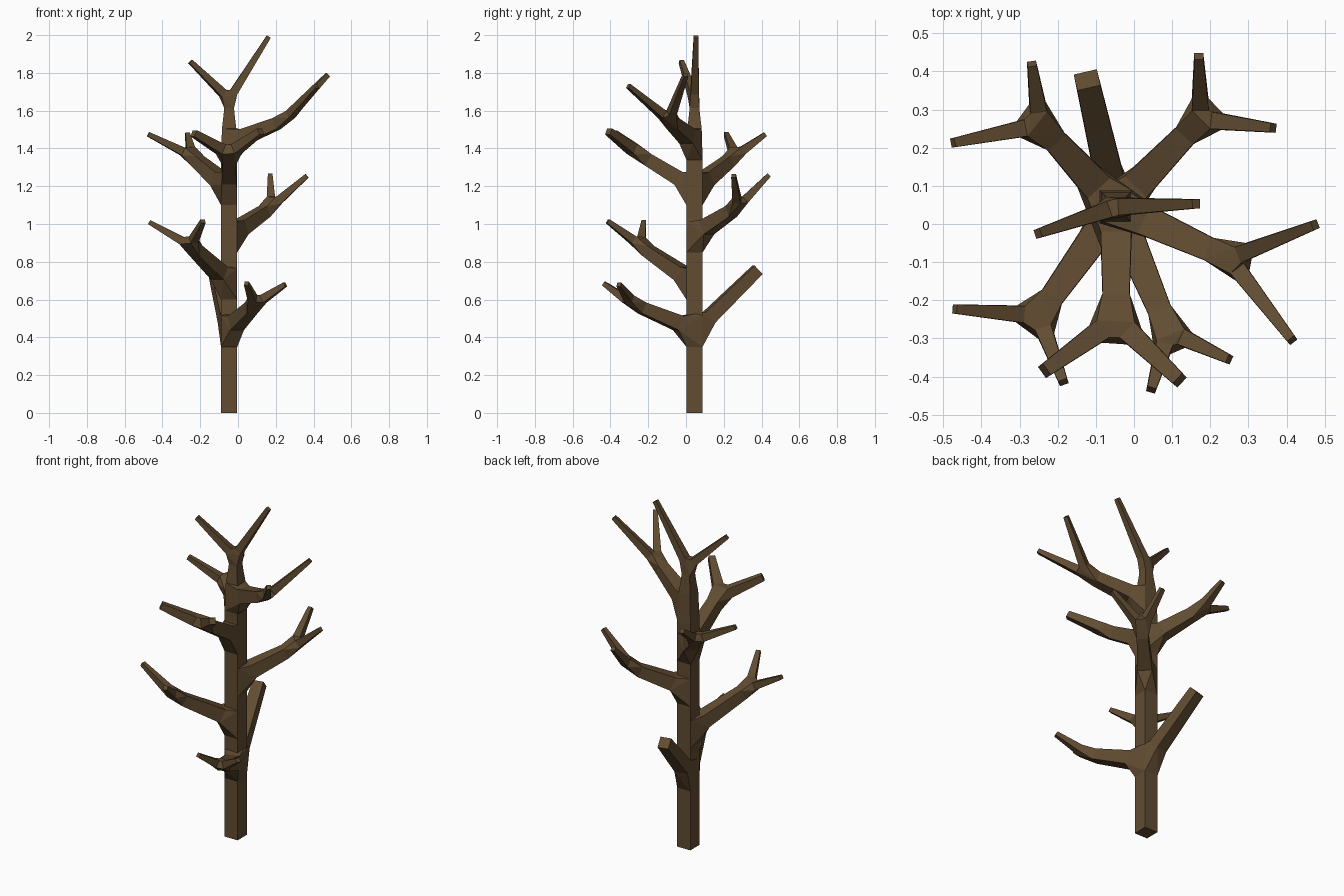
import bpy, bmesh
from mathutils import Vector as V

cube = bpy.data.objects.get("Cube")
if cube:
    bpy.data.objects.remove(cube, do_unlink=True)

bark = bpy.data.materials.new("brown_bark")
bark.use_nodes = True
bark.diffuse_color = (0.12, 0.072, 0.031, 1)
bark.node_tree.nodes["Principled BSDF"].inputs["Base Color"].default_value = bark.diffuse_color

AX, AY = -0.047, 0.045        # trunk axis
HALF = 0.043                  # trunk half width


def axis(z):
    return V((AX, AY, z))


def ring(p, d, half):
    """Square cross-section at p, facing along d."""
    d = d.normalized()
    side = V((1, 0, 0)) if abs(d.z) > 0.999 else d.cross(V((0, 0, 1))).normalized()
    up = side.cross(d)
    return [p + half * (a * side + b * up) for a, b in ((-1, -1), (1, -1), (1, 1), (-1, 1))]


def hull(bm, rings, caps=()):
    """Skin a set of rings, leaving each ring open unless listed in caps."""
    groups = [[bm.verts.new(co) for co in r] for r in rings]
    verts = [v for g in groups for v in g]
    bmesh.ops.convex_hull(bm, input=verts)
    members = set(verts)
    inner = []
    for f in bm.faces:
        fv = set(f.verts)
        if fv <= members and any(fv <= set(g) for i, g in enumerate(groups) if i not in caps):
            inner.append(f)
    bmesh.ops.delete(bm, geom=inner, context='FACES')


def finish(name, bm):
    bmesh.ops.remove_doubles(bm, verts=bm.verts[:], dist=0.0005)
    bmesh.ops.delete(bm, geom=[v for v in bm.verts if not v.link_faces], context='VERTS')
    bmesh.ops.dissolve_limit(bm, angle_limit=0.03, verts=bm.verts[:], edges=bm.edges[:])
    bmesh.ops.recalc_face_normals(bm, faces=bm.faces[:])
    me = bpy.data.meshes.new(name)
    bm.to_mesh(me)
    bm.free()
    me.materials.append(bark)
    bpy.context.collection.objects.link(bpy.data.objects.new(name, me))


def fork(bm, start, node, tips, thick):
    """Limb from a start ring to a node, splitting into tapered twigs."""
    r_in, r_out, r_tip, gap = thick
    p0, r0, d = start
    before = ring(node - d * gap, d, r_in)
    hull(bm, [ring(p0, d, r0), before])
    outs = []
    for tip in tips:
        e = (tip - node).normalized()
        outs.append(ring(node + e * gap, e, r_out))
        hull(bm, [outs[-1], ring(tip, e, r_tip)], caps=(1,))
    hull(bm, [before] + outs)


SLIM = (0.031, 0.022, 0.012, 0.055)
STOUT = (0.035, 0.028, 0.018, 0.06)

# Limbs: name, height on trunk, fork point, twig tips, thickness
LIMBS = [
    ("low_front_limb", 0.44, (0.09, -0.28, 0.575), [(0.045, -0.435, 0.685), (0.25, -0.355, 0.68)], SLIM),
    ("low_right_limb", 0.69, (-0.25, -0.24, 0.885), [(-0.47, -0.223, 1.01), (-0.185, -0.415, 1.015)], SLIM),
    ("middle_left_limb", 0.94, (0.175, 0.275, 1.09), [(0.17, 0.44, 1.26), (0.365, 0.252, 1.255)], SLIM),
    ("back_right_limb", 1.19, (-0.245, 0.26, 1.36), [(-0.268, 0.42, 1.475), (-0.475, 0.213, 1.475)], SLIM),
    ("high_front_limb", 1.19, (-0.047, -0.25, 1.37), [(-0.235, -0.385, 1.48), (0.12, -0.41, 1.49)], STOUT),
    ("high_left_limb", 1.43, (0.25, -0.09, 1.55), [(0.475, -0.002, 1.79), (0.415, -0.305, 1.73)], SLIM),
]

mouths = {}    # trunk openings by height
for name, z, node, tips, thick in LIMBS:
    bm = bmesh.new()
    node = V(node)
    d = (node - axis(z)).normalized()
    start = (axis(z) + d * 0.1, 0.04, d)
    fork(bm, start, node, [V(t) for t in tips], thick)
    mouths.setdefault(z, []).append(ring(start[0], d, start[1]))
    finish(name, bm)

# Sawn stub at the back
bm = bmesh.new()
end = V((-0.123, 0.378, 0.757))
d = (end - axis(0.43)).normalized()
mouth = ring(axis(0.43) + d * 0.11, d, 0.038)
hull(bm, [mouth, ring(end, d, 0.031)], caps=(1,))
mouths[0.44].append(mouth)
finish("back_stub", bm)

# Trunk: straight lengths alternating with limb junctions
bm = bmesh.new()
up = V((0, 0, 1))
below = ring(axis(0), up, HALF)
first = True
for z in sorted(mouths):
    low = ring(axis(z - 0.09), up, HALF)
    high = ring(axis(z + 0.075), up, HALF if z < 1.4 else 0.038)
    hull(bm, [below, low], caps=(0,) if first else ())
    hull(bm, [low, high] + mouths[z])
    below, first = high, False
finish("trunk", bm)

# Crown: short tapered neck and two long twigs
bm = bmesh.new()
neck = ring(axis(1.58), up, 0.029)
hull(bm, [below, neck])
fork(bm, (axis(1.58), 0.029, up), axis(1.66),
     [V((-0.252, -0.025, 1.86)), V((0.163, 0.053, 1.992))], (0.026, 0.022, 0.012, 0.045))
finish("crown", bm)
